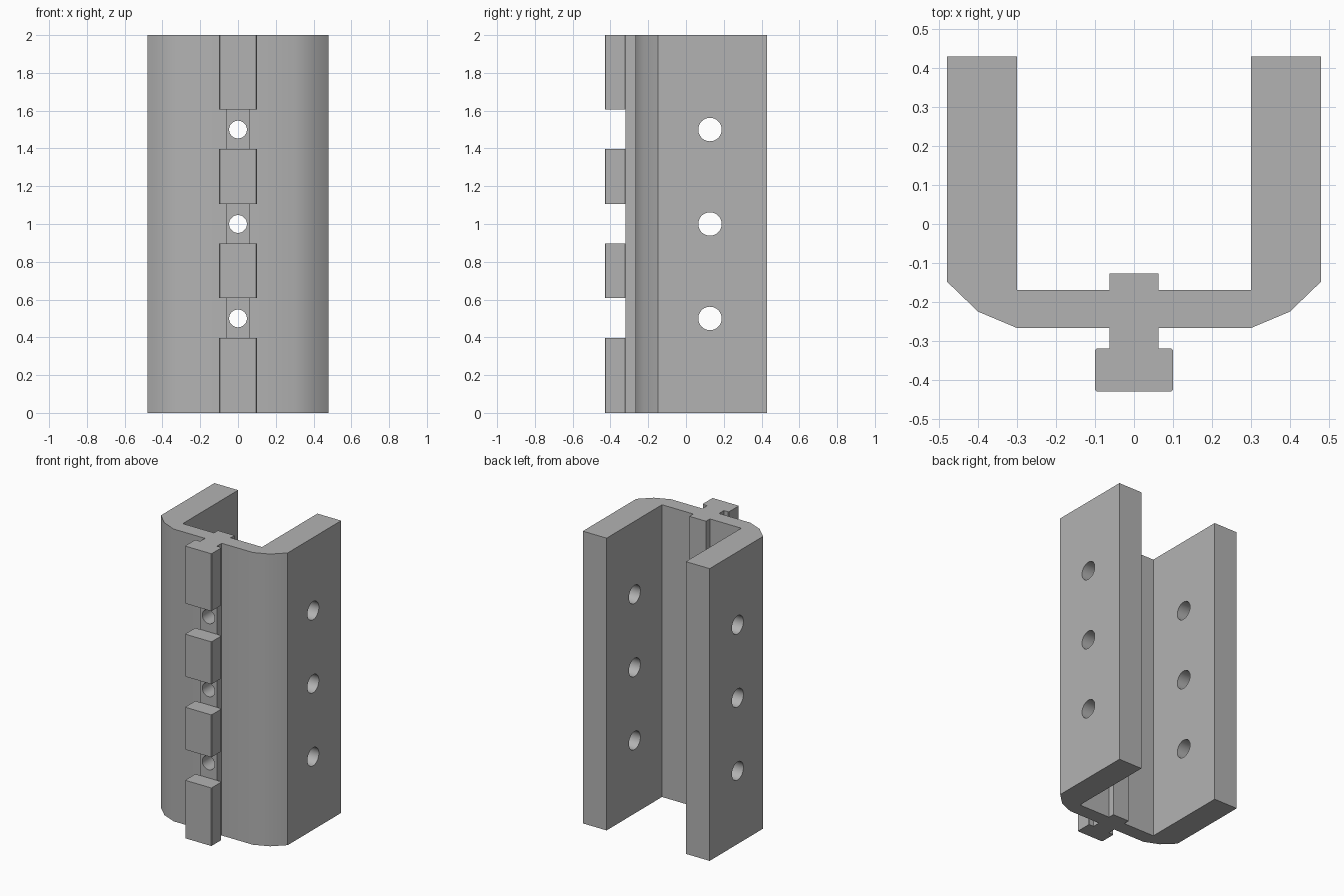
import bpy
import bmesh
from math import radians
from mathutils import Matrix

cube = bpy.data.objects.get("Cube")
if cube:
    bpy.data.objects.remove(cube, do_unlink=True)

HEIGHT = 2.0
HOLE_HEIGHTS = (0.5, 1.0, 1.5)

grey = bpy.data.materials.new("plain grey")
grey.use_nodes = True
grey.diffuse_color = (0.45, 0.45, 0.45, 1)
grey.node_tree.nodes["Principled BSDF"].inputs["Base Color"].default_value = grey.diffuse_color


def make_object(name, bm):
    bmesh.ops.recalc_face_normals(bm, faces=bm.faces)
    mesh = bpy.data.meshes.new(name)
    bm.to_mesh(mesh)
    bm.free()
    mesh.materials.append(grey)
    obj = bpy.data.objects.new(name, mesh)
    bpy.context.collection.objects.link(obj)
    return obj


def add_box(bm, size, centre):
    bmesh.ops.create_cube(bm, size=1, matrix=Matrix.Translation(centre) @ Matrix.Diagonal((*size, 1)))


def add_rod(bm, radius, length, centre, axis):
    turn = Matrix.Rotation(radians(90), 4, axis)
    bmesh.ops.create_cone(bm, cap_ends=True, segments=48, radius1=radius, radius2=radius,
                          depth=length, matrix=Matrix.Translation(centre) @ turn)


# U channel with a T-shaped rail: half outline, from rail front round to rail back
half = [
    (0.095, -0.43), (0.1, -0.425), (0.1, -0.324), (0.095, -0.319),  # rail head
    (0.063, -0.319), (0.063, -0.267),                               # rail neck
    (0.3, -0.267), (0.4, -0.225), (0.48, -0.148),                   # faceted corner
    (0.48, 0.43), (0.3, 0.43), (0.3, -0.169),                       # side wall
    (0.063, -0.169), (0.063, -0.127),                               # rear rib
]
outline = half + [(-x, y) for x, y in reversed(half)]

bm = bmesh.new()
base = bm.faces.new([bm.verts.new((x, y, 0)) for x, y in outline])
top = bmesh.ops.extrude_face_region(bm, geom=[base])["geom"]
bmesh.ops.translate(bm, vec=(0, 0, HEIGHT), verts=[v for v in top if isinstance(v, bmesh.types.BMVert)])
channel = make_object("slotted_channel", bm)

# Notches in the rail head, rail holes and side wall holes
notches, rail_holes, wall_holes = bmesh.new(), bmesh.new(), bmesh.new()
for z in HOLE_HEIGHTS:
    add_box(notches, (0.4, 0.2, 0.21), (0, -0.419, z + 0.002))
    add_rod(rail_holes, 0.047, 1.2, (0, 0, z), "X")
    add_rod(wall_holes, 0.062, 1.2, (0, 0.127, z), "Y")

bpy.ops.object.select_all(action="DESELECT")
bpy.context.view_layer.objects.active = channel
channel.select_set(True)
for name, cutter_bm in (("notch_cutter", notches), ("rail_hole_cutter", rail_holes),
                        ("wall_hole_cutter", wall_holes)):
    cutter = make_object(name, cutter_bm)
    cutter.hide_render = True
    cut = channel.modifiers.new(name, "BOOLEAN")
    cut.operation = "DIFFERENCE"
    cut.solver = "EXACT"
    cut.object = cutter
    bpy.ops.object.modifier_apply(modifier=cut.name)
    bpy.data.objects.remove(cutter, do_unlink=True)

# Soft corner facets and hole walls, crisp edges elsewhere
bpy.ops.object.shade_smooth_by_angle(angle=radians(30))
